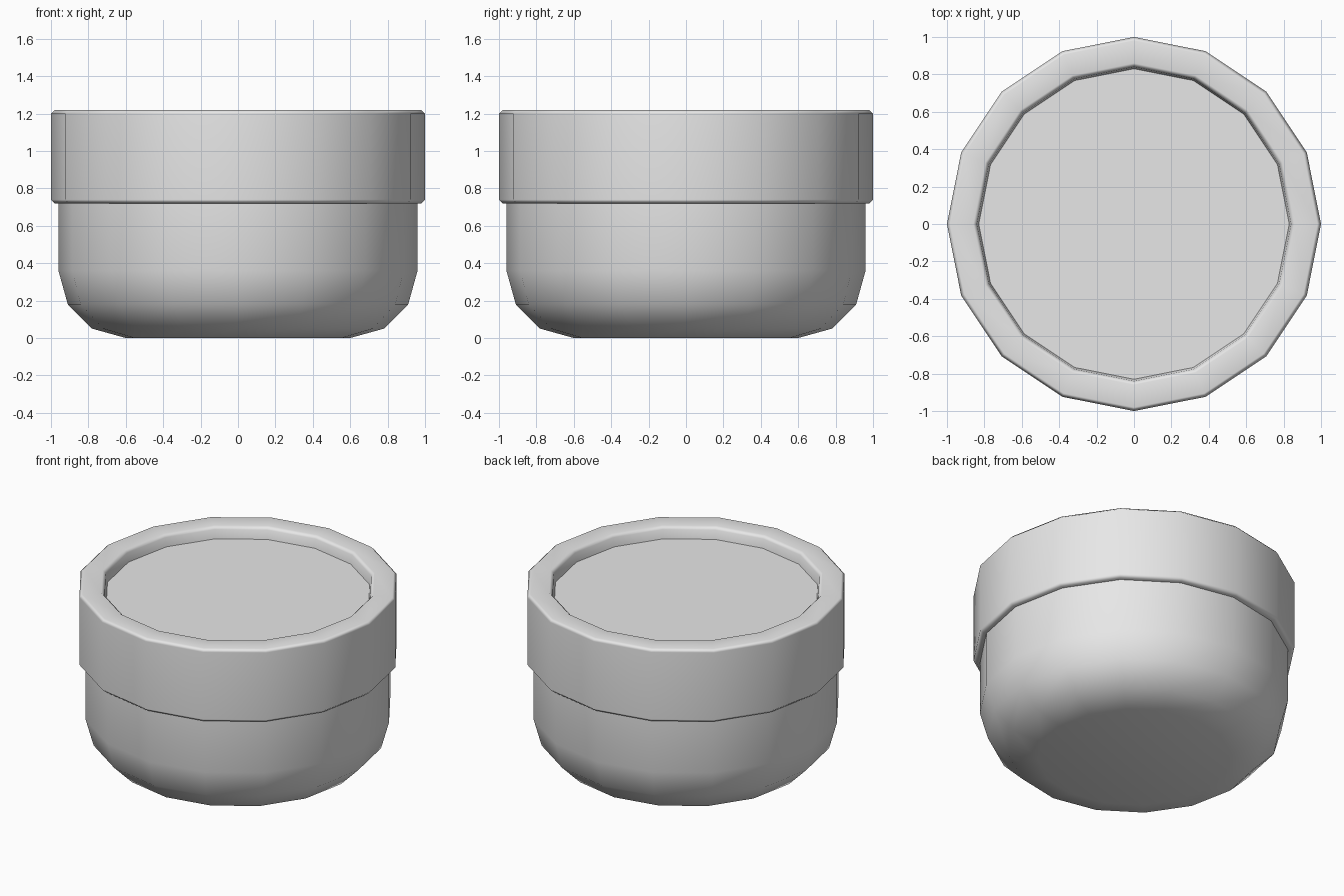
import bpy
import bmesh
import math
from mathutils import Vector

SIDES = 16

cube = bpy.data.objects.get("Cube")
if cube:
    bpy.data.objects.remove(cube, do_unlink=True)


def make_material(name, colour):
    mat = bpy.data.materials.new(name)
    mat.use_nodes = True
    mat.diffuse_color = colour
    mat.node_tree.nodes["Principled BSDF"].inputs["Base Color"].default_value = colour
    return mat


def lathe(name, profile, mat, angle):
    """Turn a (radius, height) profile that starts and ends in flat caps."""
    bm = bmesh.new()
    verts = [bm.verts.new((r, 0, z)) for r, z in profile]
    edges = [bm.edges.new(pair) for pair in zip(verts, verts[1:])]
    bmesh.ops.spin(bm, geom=verts + edges, cent=Vector(), axis=(0, 0, 1),
                   angle=math.tau, steps=SIDES, use_merge=True)
    bmesh.ops.remove_doubles(bm, verts=bm.verts, dist=0.0005)
    bmesh.ops.holes_fill(bm, edges=[e for e in bm.edges if e.is_boundary], sides=SIDES)
    bmesh.ops.recalc_face_normals(bm, faces=bm.faces)
    mesh = bpy.data.meshes.new(name)
    bm.to_mesh(mesh)
    bm.free()
    mesh.materials.append(mat)
    obj = bpy.data.objects.new(name, mesh)
    bpy.context.collection.objects.link(obj)
    bpy.ops.object.select_all(action='DESELECT')
    obj.select_set(True)
    bpy.context.view_layer.objects.active = obj
    bpy.ops.object.shade_smooth_by_angle(angle=math.radians(angle))
    return obj


grey = make_material("plain grey", (0.8, 0.8, 0.8, 1))

# Rounded bowl-shaped jar body, its top tucked inside the lid
lathe("jar_body", [(0.60, 0), (0.78, 0.05), (0.91, 0.18), (0.96, 0.36),
                   (0.96, 0.76)], grey, 40)

# Wide lid with chamfered edges and a recessed top panel
lid = lathe("lid", [(0.94, 0.72), (0.98, 0.72), (1, 0.74), (1, 1.20),
                    (0.98, 1.22), (0.86, 1.22), (0.84, 1.20), (0.83, 1.14)],
            grey, 60)
lid.modifiers.new("Even shading", 'WEIGHTED_NORMAL').keep_sharp = True
